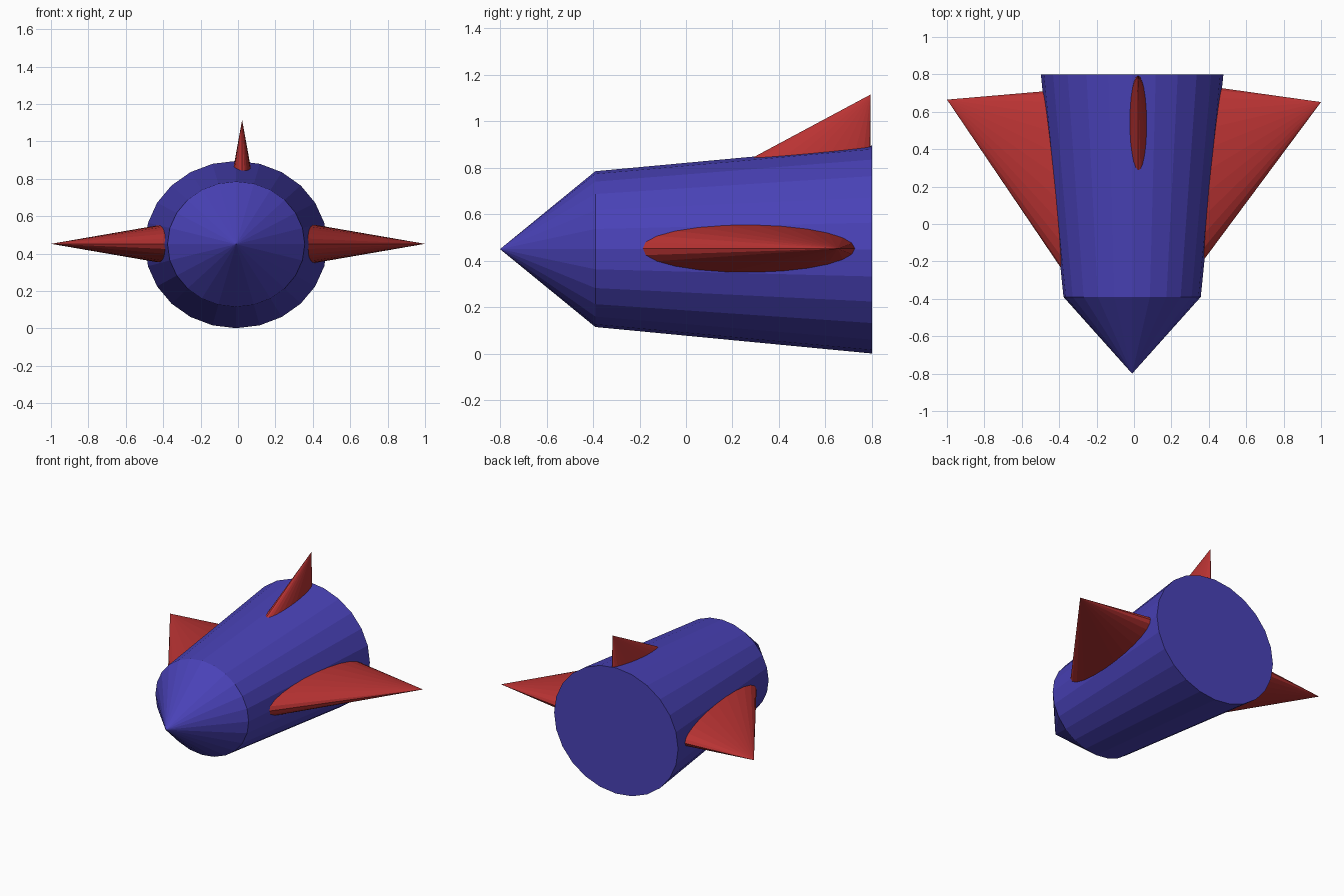
import bpy, bmesh, math
from mathutils import Vector

if "Cube" in bpy.data.objects:
    bpy.data.objects.remove(bpy.data.objects["Cube"])

SIDES = 24


def material(name, rgb):
    m = bpy.data.materials.new(name)
    m.diffuse_color = (*rgb, 1)
    m.use_nodes = True
    m.node_tree.nodes["Principled BSDF"].inputs["Base Color"].default_value = m.diffuse_color
    return m


blue = material("hull blue", (0.067, 0.054, 0.475))
red = material("fin red", (0.49, 0.033, 0.033))


def loft(name, mat, rings, tip, u, v):
    """Skin elliptical rings (centre, ru, rv), closing on an optional tip point."""
    u, v = Vector(u), Vector(v)
    bm = bmesh.new()
    loops = []
    for c, ru, rv in rings:
        angles = [2 * math.pi * i / SIDES for i in range(SIDES)]
        loops.append([bm.verts.new(Vector(c) + u * ru * math.cos(a) + v * rv * math.sin(a))
                      for a in angles])
    bm.faces.new(loops[0])
    apex = bm.verts.new(tip)
    for i in range(SIDES):
        j = (i + 1) % SIDES
        for a, b in zip(loops, loops[1:]):
            bm.faces.new((a[i], a[j], b[j], b[i]))
        bm.faces.new((loops[-1][i], loops[-1][j], apex))
    bmesh.ops.recalc_face_normals(bm, faces=bm.faces)
    me = bpy.data.meshes.new(name)
    bm.to_mesh(me)
    bm.free()
    me.materials.append(mat)
    ob = bpy.data.objects.new(name, me)
    bpy.context.collection.objects.link(ob)
    return ob


X, Y, Z = (1, 0, 0), (0, 1, 0), (0, 0, 1)

# Tapered hull with pointed nose
loft("hull", blue,
     [((-0.01, 0.80, 0.448), 0.488, 0.447), ((-0.01, -0.39, 0.45), 0.367, 0.335)],
     (-0.01, -0.80, 0.45), X, Z)

# Side fins: flattened slanted cones rooted inside the hull
loft("right_fin", red, [((0.30, 0.23, 0.452), 0.52, 0.121)], (1.0, 0.652, 0.452), Y, Z)
loft("left_fin", red, [((-0.30, 0.178, 0.452), 0.547, 0.121)], (-1.0, 0.665, 0.452), Y, Z)

# Top fin with upright trailing edge
loft("top_fin", red, [((0.022, 0.50, 0.80), 0.294, 0.057)], (0.022, 0.794, 1.115), Y, X)
